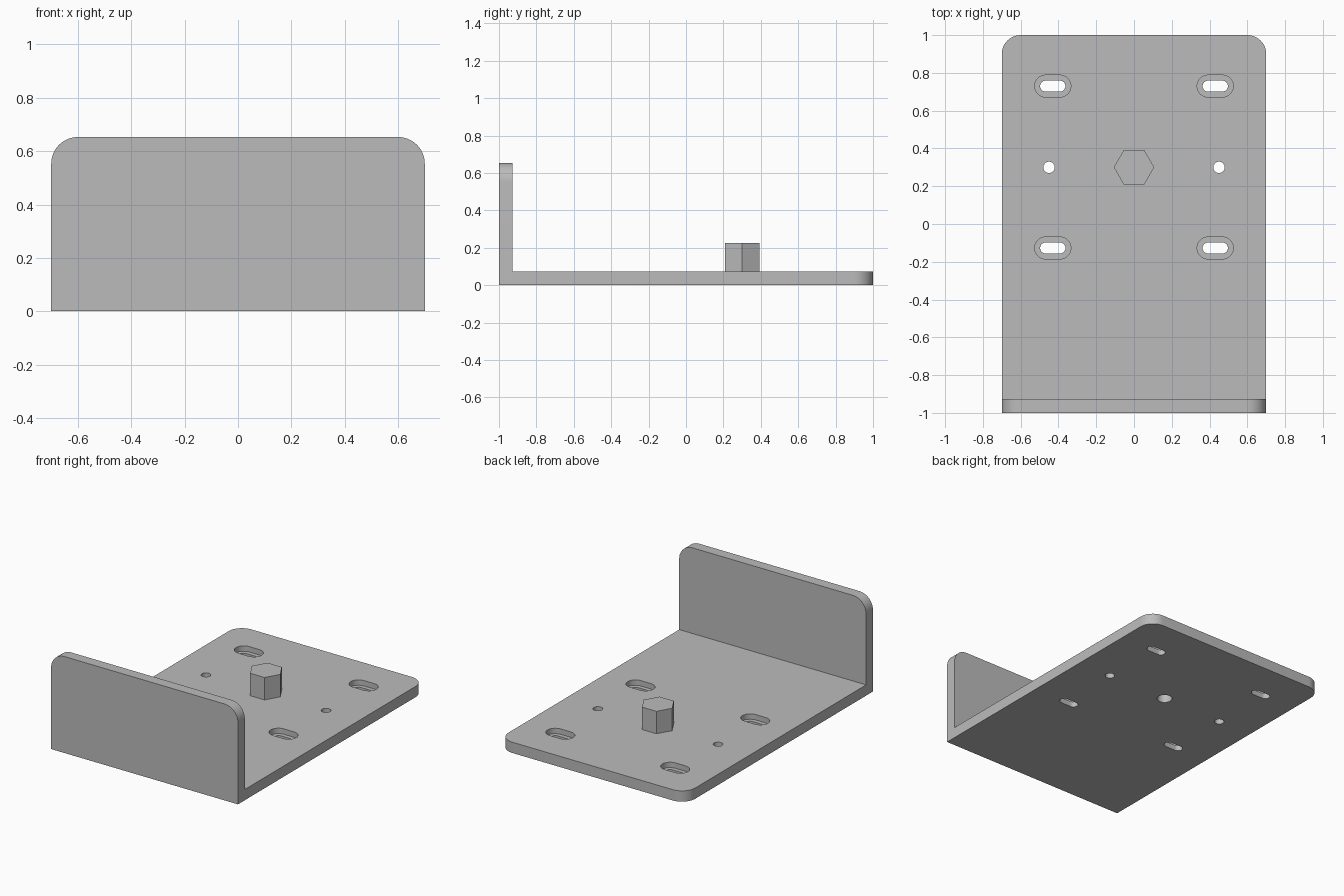
import bpy, bmesh, math
from mathutils import Matrix, Vector

cube = bpy.data.objects.get("Cube")
if cube:
    bpy.data.objects.remove(cube, do_unlink=True)

T = 0.073        # sheet thickness
W, H = 0.70, 0.653   # half width, flange height
CORNER = 0.10
STUD_Y, STUD_TOP = 0.30, 0.225

grey = bpy.data.materials.new("plain_grey")
grey.use_nodes = True
grey.diffuse_color = (0.5, 0.5, 0.5, 1)
grey.node_tree.nodes["Principled BSDF"].inputs["Base Color"].default_value = (0.5, 0.5, 0.5, 1)


def finish(name, bm):
    bmesh.ops.recalc_face_normals(bm, faces=bm.faces[:])
    mesh = bpy.data.meshes.new(name)
    bm.to_mesh(mesh)
    bm.free()
    mesh.materials.append(grey)
    obj = bpy.data.objects.new(name, mesh)
    bpy.context.collection.objects.link(obj)
    return obj


def extrude(name, points, direction):
    bm = bmesh.new()
    face = bm.faces.new([bm.verts.new(p) for p in points])
    new = bmesh.ops.extrude_face_region(bm, geom=[face])["geom"]
    verts = [v for v in new if isinstance(v, bmesh.types.BMVert)]
    bmesh.ops.translate(bm, verts=verts, vec=direction)
    return finish(name, bm)


def prism(name, x, y, r, z0, z1, half=0.0, sides=32):
    """Upright prism; half stretches a round one into a slot along x."""
    pts = []
    for i in range(sides + (2 if half else 0)):
        if half:
            k = sides // 2 + 1
            a = -math.pi / 2 + math.pi * (i % k) / (k - 1) + math.pi * (i // k)
            dx = half if i < k else -half
        else:
            a, dx = math.tau * i / sides, 0
        pts.append((x + dx + r * math.cos(a), y + r * math.sin(a), z0))
    return extrude(name, pts, (0, 0, z1 - z0))


def combine(target, tool, operation):
    tool.hide_render = True
    mod = target.modifiers.new("cut", "BOOLEAN")
    mod.operation, mod.solver, mod.object = operation, "EXACT", tool
    bpy.context.view_layer.objects.active = target
    bpy.ops.object.modifier_apply(modifier=mod.name)
    bpy.data.objects.remove(tool, do_unlink=True)


# L-shaped bracket from its side profile
profile = [(-1, 0), (1, 0), (1, T), (-1 + T, T), (-1 + T, H), (-1, H)]
bracket = extrude("bracket", [(-W, y, z) for y, z in profile], (2 * W, 0, 0))

# Rounded corners on the flange top and the plate's back end
bm = bmesh.new()
bm.from_mesh(bracket.data)
corners = []
for e in bm.edges:
    a, b = (v.co for v in e.verts)
    if abs(a.x - b.x) < 0.001 and (min(a.z, b.z) > H - 0.001 or min(a.y, b.y) > 0.999):
        corners.append(e)
bmesh.ops.bevel(bm, geom=corners, offset=CORNER, offset_type="OFFSET",
                segments=12, profile=0.5, affect="EDGES")
bm.to_mesh(bracket.data)
bm.free()

# Hexagonal stud, then the blind bore underneath it
combine(bracket, prism("stud", 0, STUD_Y, 0.107, T / 2, STUD_TOP, sides=6), "UNION")
combine(bracket, prism("bore", 0, STUD_Y, 0.047, -0.1, 0.15), "DIFFERENCE")

# Small round holes and counterbored slots on both sides
for side in (-1, 1):
    combine(bracket, prism("pin_hole", side * 0.45, STUD_Y, 0.03, -0.1, 0.2), "DIFFERENCE")
    for y in (0.73, -0.127):
        x = side * 0.43
        combine(bracket, prism("slot", x, y, 0.029, -0.1, 0.2, half=0.038), "DIFFERENCE")
        combine(bracket, prism("recess", x, y, 0.058, T / 2, 0.2, half=0.038), "DIFFERENCE")

bpy.ops.object.select_all(action="DESELECT")
bracket.select_set(True)
bpy.context.view_layer.objects.active = bracket
bpy.ops.object.shade_smooth_by_angle(angle=math.radians(30))
